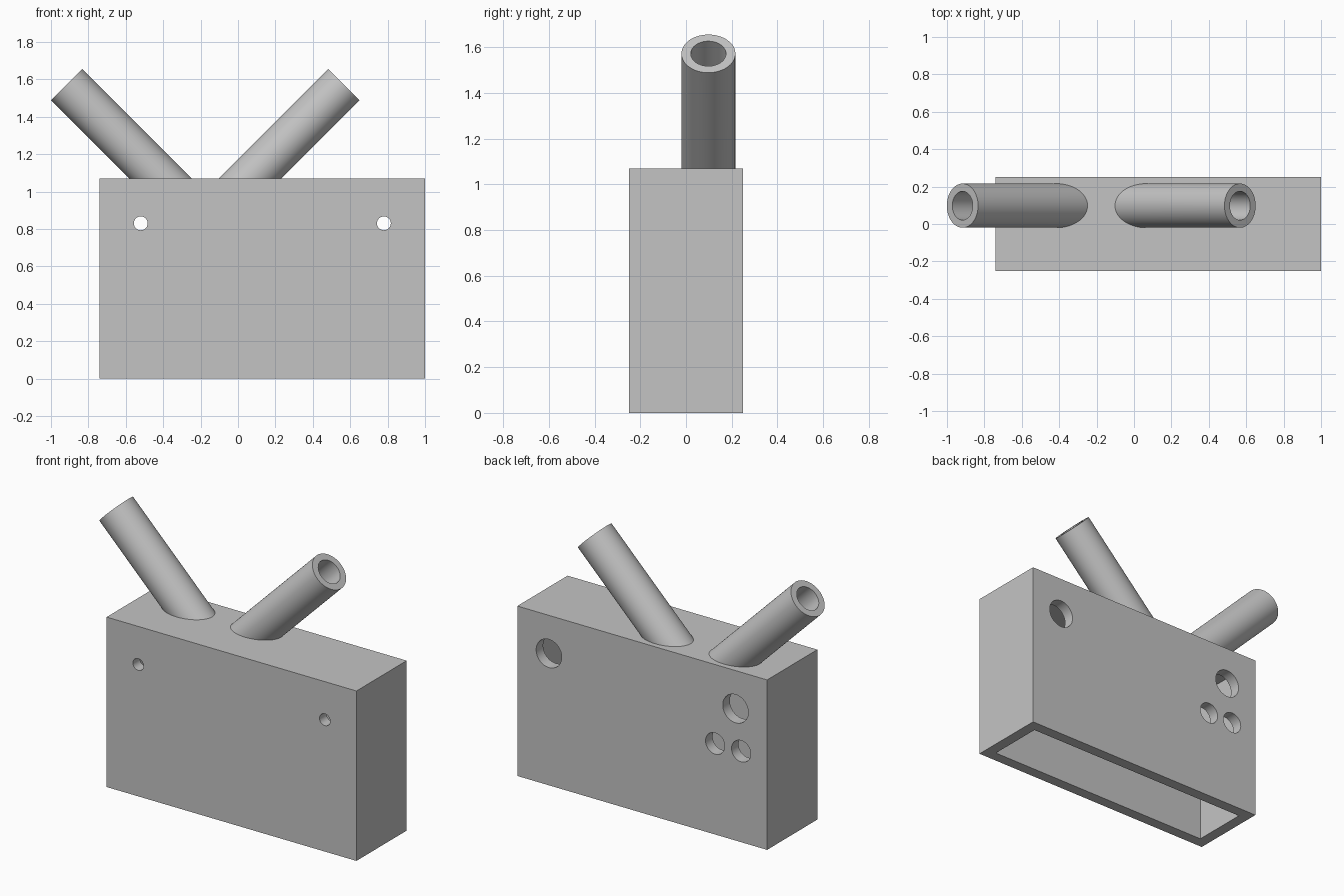
import bpy
import math
from mathutils import Vector

default = bpy.data.objects.get("Cube")
if default:
    bpy.data.objects.remove(default, do_unlink=True)

# One plain grey
grey = bpy.data.materials.new("plain grey")
grey.use_nodes = True
color = (0.55, 0.55, 0.55, 1)
grey.diffuse_color = color
grey.node_tree.nodes["Principled BSDF"].inputs["Base Color"].default_value = color

X0, X1, DEPTH, HEIGHT, WALL = -0.74, 1.0, 0.5, 1.07, 0.07


def block(name, lo, hi):
    lo, hi = Vector(lo), Vector(hi)
    bpy.ops.mesh.primitive_cube_add(size=1, location=(lo + hi) / 2)
    ob = bpy.context.object
    ob.name = name
    ob.scale = hi - lo
    bpy.ops.object.transform_apply(location=True, rotation=True, scale=True)
    ob.data.materials.append(grey)
    return ob


def rod(name, start, end, radius, sides=64):
    start, end = Vector(start), Vector(end)
    axis = end - start
    bpy.ops.mesh.primitive_cylinder_add(vertices=sides, radius=radius, depth=axis.length,
                                        location=(start + end) / 2)
    ob = bpy.context.object
    ob.name = name
    ob.rotation_euler = axis.to_track_quat('Z', 'Y').to_euler()
    bpy.ops.object.transform_apply(location=True, rotation=True, scale=True)
    ob.data.materials.append(grey)
    return ob


def combine(target, tool, operation):
    mod = target.modifiers.new(operation.lower(), 'BOOLEAN')
    mod.operation = operation
    mod.solver = 'EXACT'
    mod.object = tool
    bpy.ops.object.select_all(action='DESELECT')
    bpy.context.view_layer.objects.active = target
    target.select_set(True)
    bpy.ops.object.modifier_apply(modifier=mod.name)
    bpy.data.objects.remove(tool, do_unlink=True)


# Box body
body = block("enclosure", (X0, -DEPTH / 2, 0), (X1, DEPTH / 2, HEIGHT))

# Two pipes leaning outwards at 45 degrees
TUBE_Y, TIP_Z = 0.098, 1.572
pipes = [(-0.917, 1), (0.567, -1)]


def pipe(name, tip_x, inward, radius, extra):
    drop = 0.68
    return rod(name, (tip_x + inward * drop, TUBE_Y, TIP_Z - drop),
               (tip_x - inward * extra, TUBE_Y, TIP_Z + extra), radius)


for tip_x, inward in pipes:
    combine(body, pipe("pipe", tip_x, inward, 0.118, 0), 'UNION')

# Cavity open at the bottom
combine(body, block("cavity", (X0 + WALL, -DEPTH / 2 + WALL, -0.1),
                    (X1 - WALL, DEPTH / 2 - WALL, HEIGHT - WALL)), 'DIFFERENCE')

# Pipe bores running into the cavity
for tip_x, inward in pipes:
    combine(body, pipe("bore", tip_x, inward, 0.077, 0.05), 'DIFFERENCE')

# Round holes: x, z, radius, side (-1 front, 1 back)
holes = [(-0.52, 0.83, 0.037, -1), (0.78, 0.83, 0.037, -1),
         (-0.52, 0.83, 0.089, 1), (0.78, 0.83, 0.089, 1),
         (-0.378, 0.573, 0.067, 1), (-0.559, 0.573, 0.067, 1)]
for x, z, radius, side in holes:
    combine(body, rod("hole", (x, side * 0.12, z), (x, side * 0.3, z), radius, 48), 'DIFFERENCE')

bpy.ops.object.select_all(action='DESELECT')
body.select_set(True)
bpy.context.view_layer.objects.active = body
bpy.ops.object.shade_smooth_by_angle(angle=math.radians(30))
